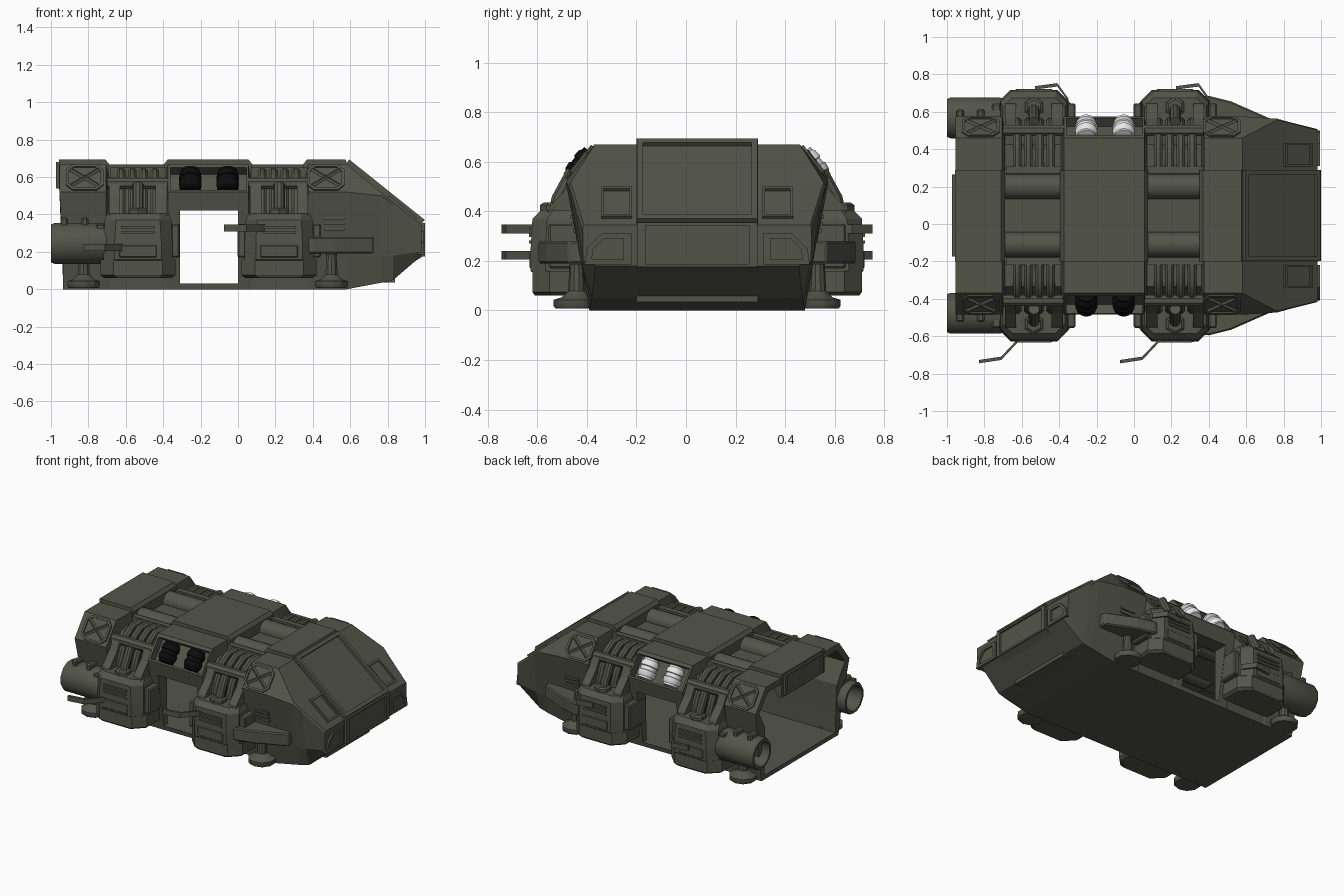
import bpy, bmesh, math
from mathutils import Vector

if "Cube" in bpy.data.objects:
    bpy.data.objects.remove(bpy.data.objects["Cube"])

YC = 0.045  # symmetry plane of the craft


def material(name, c):
    m = bpy.data.materials.new(name)
    m.diffuse_color = (*c, 1)
    m.use_nodes = True
    m.node_tree.nodes["Principled BSDF"].inputs["Base Color"].default_value = m.diffuse_color
    return m


OLIVE = material("olive_paint", (0.086, 0.091, 0.066))
BLACK = material("black_lamp", (0.004, 0.004, 0.004))
WHITE = material("white_lamp", (0.80, 0.80, 0.80))


def loft(name, rings, s=1, mat=OLIVE, bevel=0, smooth=False):
    """Skin a list of equal point rings and cap both ends; s = -1 mirrors to the front side."""
    bm = bmesh.new()
    vs = [[bm.verts.new((p[0], p[1] * s, p[2])) for p in r] for r in rings]
    n = len(vs[0])
    for a, b in zip(vs, vs[1:]):
        for i in range(n):
            j = (i + 1) % n
            bm.faces.new((a[i], a[j], b[j], b[i]))
    bm.faces.new(vs[0])
    bm.faces.new(vs[-1])
    bmesh.ops.recalc_face_normals(bm, faces=bm.faces)
    me = bpy.data.meshes.new(name)
    bm.to_mesh(me)
    bm.free()
    me.materials.append(mat)
    if smooth:
        me.shade_smooth()
        me.set_sharp_from_angle(angle=math.radians(35))
    ob = bpy.data.objects.new(name, me)
    ob.location.y = YC
    bpy.context.collection.objects.link(ob)
    if bevel:
        b = ob.modifiers.new("bevel", 'BEVEL')
        b.width, b.segments = bevel, 1
    return ob


def prism(name, pts, axis, a, b, s=1, **kw):
    f = {'x': lambda p, t: (t, p[0], p[1]), 'y': lambda p, t: (p[0], t, p[1]),
         'z': lambda p, t: (p[0], p[1], t)}[axis]
    return loft(name, [[f(p, t) for p in pts] for t in (a, b)], s, **kw)


def box(name, x0, x1, h0, h1, z0, z1, s=1, **kw):
    return prism(name, [(x0, h0), (x1, h0), (x1, h1), (x0, h1)], 'z', z0, z1, s, **kw)


def circle(o, q, r, n):
    return [o + q @ Vector((r * math.cos(t), r * math.sin(t), 0))
            for t in [2 * math.pi * (i + .5) / n for i in range(n)]]


def lathe(name, o, axis, prof, n, s=1, **kw):
    o, axis = Vector(o), Vector(axis).normalized()
    q = axis.to_track_quat('Z', 'Y')
    return loft(name, [circle(o + axis * d, q, r, n) for d, r in prof], s, smooth=n > 8, **kw)


def tube(name, pts, r, n=10, s=1, **kw):
    pts = [Vector(p) for p in pts]
    rings = []
    for i, p in enumerate(pts):
        t = pts[min(i + 1, len(pts) - 1)] - pts[max(i - 1, 0)]
        rings.append(circle(p, t.to_track_quat('Z', 'X'), r, n))
    return loft(name, rings, s, smooth=n > 6, **kw)


def panel(name, o, u, v, pts, s=1, h=.014, depth=.012, k=.84):
    """Raised rim with a recessed middle, lying on the plane o,u,v."""
    o, u, v = Vector(o), Vector(u).normalized(), Vector(v).normalized()
    n = u.cross(v)
    ca = sum(p[0] for p in pts) / len(pts)
    cb = sum(p[1] for p in pts) / len(pts)

    def ring(k, d):
        return [o + u * (ca + (a - ca) * k) + v * (cb + (b - cb) * k) + n * d for a, b in pts]
    loft(name, [ring(1, -.02), ring(1, h), ring(k, h), ring(k, h - depth)], s)


def rect(a, b):
    return [(-a, -b), (a, -b), (a, b), (-a, b)]


def section(x, half, lean=0):
    r = [(x - (lean if z > .5 else 0), h, z) for h, z in half]
    return r + [(p[0], -p[1], p[2]) for p in reversed(r)]


# --- hull shell: three full modules, two recessed gaps, nose cut by the windshield plane ---
P2, P3 = Vector((0, .53, .52)), Vector((0, .415, .67))
FULL = [(.435, 0), (.465, .17), (.53, .52), (.415, .67)]
GAP = [(.435, 0), (.455, .17), (.47, .42), (.38, .60)]
stations = [(-.935, FULL), (-.705, FULL), (-.69, GAP), (-.39, GAP), (-.375, FULL), (.055, FULL),
            (.07, GAP), (.36, GAP), (.375, FULL), (.58, FULL),
            (.765, [(.43, .035), (.465, .175), (.518, .50), (.511, .517)]),
            (.83, [(.425, .05), (.465, .18), (.500, .45), (.494, .465)]),
            (.982, [(.41, .18), (.46, .20), (.462, .33), (.457, .345)])]
hull = loft("hull", [section(x, h, .02 if x < -.9 else 0) for x, h in stations])
slope = (P3 - P2).normalized()
out = Vector((0, slope.z, -slope.y))

INNER = [(.40, .03), (.405, .17), (.405, .42), (.33, .56)]
REAR = [(.40, .03), (.405, .37), (.485, .51), (.39, .625)]
cutters = [loft("cabin_cutter", [section(x, INNER) for x in (-1.2, .56)]),
           loft("rear_cutter", [section(x, REAR) for x in (-1.1, -.73)]),
           box("door_cutter", -.31, 0, -1, 1, .031, .42)]
for s in (-1, 1):
    c = [P2 + slope * t + out * d for t, d in ((.012, .06), (.165, .06), (.165, -.06), (.012, -.06))]
    cutters.append(prism("lamp_cutter", [(p.y, p.z) for p in c], 'x', -.36, .045, s))
for c in cutters:
    c.hide_render = True
    m = hull.modifiers.new("cut", 'BOOLEAN')
    m.operation, m.object, m.solver = 'DIFFERENCE', c, 'EXACT'
dg = bpy.context.evaluated_depsgraph_get()
mesh = bpy.data.meshes.new_from_object(hull.evaluated_get(dg))
hull.modifiers.clear()
hull.data = mesh
for c in cutters:
    bpy.data.objects.remove(c)

# --- raised spine blocks and nose spine ---
prism("rear_spine", [(-.958, .53), (-.935, .53), (-.90, .58), (-.69, .58), (-.69, .67), (-.71, .695),
                     (-.958, .695)], 'y', -.245, .245)
prism("middle_spine", [(-.395, .58), (.075, .58), (.075, .67), (.055, .695), (-.375, .695),
                       (-.395, .67)], 'y', -.245, .245)
prism("nose_spine", [(.35, .58), (.35, .67), (.37, .695), (.575, .695), (.58, .68), (.986, .355),
                     (.986, .175), (.90, .12), (.6, .3)], 'y', -.245, .245)
panel("rear_lintel_panel", (-.958, 0, .61), (0, -1, 0), (0, 0, 1), rect(.22, .07), k=.88)
panel("windshield", (.784, 0, .517), (0, 1, 0), (-.406, 0, .325), rect(.243, .258), h=.020, depth=.019, k=.9)
panel("nose_grille", (.986, 0, .265), (0, 1, 0), (0, 0, 1), rect(.243, .09), k=.86)
box("chin_strip", .56, .84, -.245, .245, .035, .08)

for s in (-1, 1):
    # nose side window, headlight, vents and edge fin
    panel("nose_window", (.875, .325, .430), (0, 1, 0), (-.39, 0, .32), rect(.062, .095), s)
    panel("headlight", (.98, 0, 0), (0, 1, 0), (0, 0, 1),
          [(.265, .185), (.455, .185), (.445, .25), (.385, .31), (.265, .31)], s, k=.68)
    for i in range(3):
        box("hull_vent", .46, .57, .47, .502 + .005 * i, .315 + .028 * i, .33 + .028 * i, s)
    prism("side_fin", [(.34, .42), (.34, .635), (.40, .64), (.52, .61), (.725, .52), (.725, .42)],
          'z', .19, .28, s, bevel=.008)
    # crossed access panels on the sloping shoulders
    mid = (P2 + P3) / 2
    for x in (-.82, .47):
        a, b, c = .10, .085, .035
        panel("cross_panel", (x, mid.y, mid.z), (-1, 0, 0), slope,
              [(-a, -b + c), (-a + c, -b), (a - c, -b), (a, -b + c),
               (a, b - c), (a - c, b), (-a + c, b), (-a, b - c)], s, h=.010, depth=.009)
        for k in (-1, 1):
            e = Vector((.075, 0, 0)) * k + slope * .055
            m = Vector((x, mid.y, mid.z)) + out * .003
            tube("cross_bar", [m - e, m + e], .011, 4, s)
    # paired lamps above the door, sunk in the recess
    for x in (-.255, -.055):
        lathe("lamp", P2 + slope * .088 + out * -.022 + Vector((x, 0, 0)), slope,
              [(-.068, .05), (-.055, .05), (-.045, .058), (-.016, .061), (-.012, .054), (.012, .054),
               (.016, .061), (.045, .058), (.055, .05), (.068, .05)], 16, s, mat=BLACK if s < 0 else WHITE)
    # rear engine pods with hollow nozzles and clamps
    lathe("engine_pod", (-.66, .522, .245), (-1, 0, 0),
          [(0, .10), (.06, .113), (.32, .113), (.34, .105), (.34, .088), (.24, .08)], 12, s)
    for x in (-.93, -.82):
        box("engine_clamp", x - .02, x + .02, .47, .57, .33, .385, s, bevel=.01)
    # landing feet
    for x in (-.825, .5):
        lathe("landing_foot", (x, .487, .008), (0, 0, 1),
              [(0, .085), (.01, .092), (.035, .092), (.045, .06), (.07, .034), (.18, .028)], 10, s)

    for cx in (-.535, .22):
        # leg housing: main block, sloping cap and lower bulge
        def octo(w, h, c):
            return [(cx - w, .41), (cx - w, h - c), (cx - w + c, h), (cx + w - c, h), (cx + w, h - c), (cx + w, .41)]
        loft("leg_housing", [[(x, y, z) for x, y in octo(w, h, c)] for w, h, c, z in
                             ((.175, .655, .06, .145), (.185, .672, .06, .16), (.185, .672, .06, .25),
                              (.178, .665, .06, .37), (.165, .63, .05, .405))], s)
        loft("leg_housing_base", [[(x, y, z) for x, y in octo(w, h, c)] for w, h, c, z in
                                  ((.18, .655, .07, .06), (.20, .665, .07, .075), (.20, .665, .07, .16))], s)
        for sx in (-1, 1):
            x = cx + sx * .20
            box("housing_side_block", x - .023, x + .023, .41, .60, .17, .35, s, bevel=.008)
            # brackets holding the cross beam
            x = cx + sx * .125
            prism("bracket", [(.43, .37), (.61, .37), (.595, .42), (.52, .50), (.48, .57), (.43, .57)],
                  'x', x - .03, x + .03, s)
        for i in range(3):
            box("housing_vent", cx - .09, cx + .09, .64, .678, .27 + .027 * i, .283 + .027 * i, s)
        box("housing_plate", cx - .10, cx + .10, .62, .676, .17, .235, s, bevel=.004)
        # strut with hexagonal nut
        tube("strut", [(cx, .575, .38), (cx, .56, .45), (cx, .50, .56)], .03, 10, s)
        lathe("strut_nut", (cx, .58, .39), (0, 0, 1), [(0, .055), (.035, .055), (.045, .04)], 6, s)
        # cross beam, bent pipes and roof tube inside the gap
        tube("cross_beam", [(cx - .165, .455, .565), (cx + .165, .455, .565)], .032, 8, s)
        for i in range(4):
            x = cx - .09 + .06 * i
            tube("bent_pipe", [(x, .24, .62), (x, .35, .625), (x, .41, .59), (x, .465, .50),
                               (x, .50, .42), (x, .50, .37)], .025, 8, s)
        tube("roof_tube", [(cx - .17, .155, .602), (cx + .17, .155, .602)], .066, 14, s)
        box("pipe_manifold", cx - .15, cx + .15, .225, .265, .58, .65, s)
        # bent grab rail, folded differently on each side
        if s < 0:
            rail = [(-.07, .66), (-.175, .772), (-.295, .79)]
        else:
            rail = [(.185, .625), (.125, .708), (.005, .692)]
        z = .205 if cx < 0 else .31
        pts = [(cx + x, h) for x, h in rail] + [(cx + x, h - .018) for x, h in reversed(rail)]
        prism("grab_rail", pts, 'z', z, z + .036, s)
